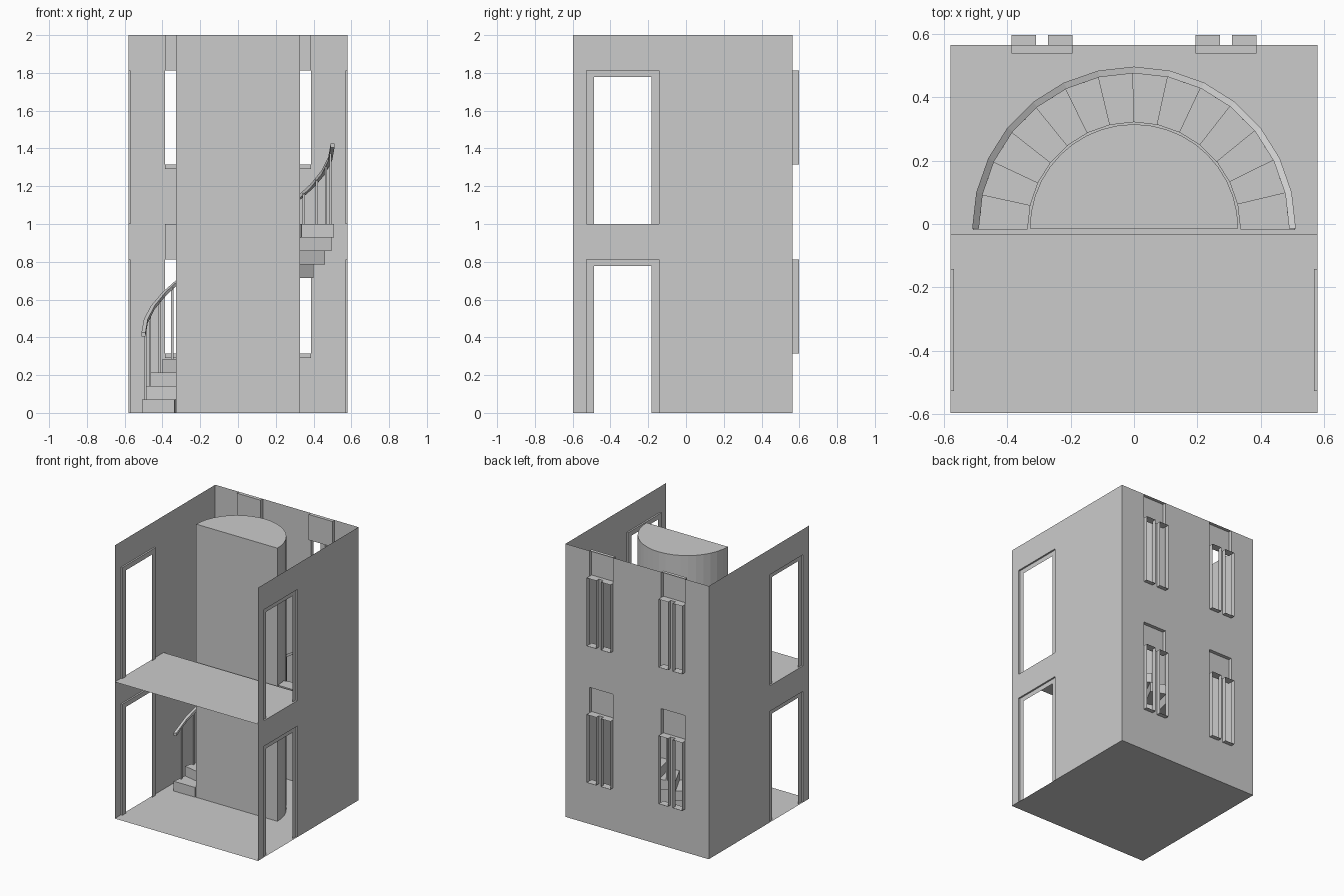
import bpy, bmesh, math

if "Cube" in bpy.data.objects:
    bpy.data.objects.remove(bpy.data.objects["Cube"])

W, Y0, Y1 = 0.58, -0.597, 0.565      # half width, open front, back wall
N, CY = 14, -0.014                   # stair steps, stair centre


def make(name, build):
    bm = bmesh.new()
    build(bm)
    bmesh.ops.remove_doubles(bm, verts=bm.verts, dist=1e-5)
    me = bpy.data.meshes.new(name)
    bm.to_mesh(me)
    bm.free()
    ob = bpy.data.objects.new(name, me)
    bpy.context.collection.objects.link(ob)
    return ob


def face(bm, pts):
    bm.faces.new([bm.verts.new(p) for p in pts])


def sheet(bm, rect, holes, at):
    """Flat sheet (u0, u1, v0, v1) with rectangular holes; at(u, v) gives 3D."""
    us = sorted({u for r in [rect] + holes for u in r[:2]})
    vs = sorted({v for r in [rect] + holes for v in r[2:]})
    for a, b in zip(us, us[1:]):
        for c, d in zip(vs, vs[1:]):
            u, v = (a + b) / 2, (c + d) / 2
            if not any(h[0] < u < h[1] and h[2] < v < h[3] for h in holes):
                face(bm, [at(a, c), at(b, c), at(b, d), at(a, d)])


def tube(bm, r, at0, at1):
    """Four reveal faces joining one rectangle at two depths."""
    c = [(r[0], r[2]), (r[1], r[2]), (r[1], r[3]), (r[0], r[3])]
    for p, q in zip(c, c[1:] + c[:1]):
        face(bm, [at0(*p), at0(*q), at1(*q), at1(*p)])


def solid(bm, base, top):
    face(bm, base[::-1])
    face(bm, top)
    n = len(base)
    for i in range(n):
        j = (i + 1) % n
        face(bm, [base[i], base[j], top[j], top[i]])


def polar(r, t, z):
    """t runs 0..1 from left, round the back, to the right."""
    a = math.pi * (1 - t)
    return (r * math.cos(a), CY + r * math.sin(a), z)


# Floors
def floor(y1, z):
    return lambda bm: sheet(bm, (-W, W, Y0, y1), [], lambda x, y: (x, y, z))


make("ground_floor", floor(Y1, 0))
make("upper_floor", floor(-0.033, 1))

# Side walls with recessed door frames
doors = [(-0.527, -0.142, z, z + 0.813) for z in (0, 1)]
for side, s in (("left", -1), ("right", 1)):
    outer = lambda y, z, s=s: (s * W, y, z)
    inner = lambda y, z, s=s: (s * (W - 0.012), y, z)
    make(side + "_wall", lambda bm: sheet(bm, (Y0, Y1, 0, 2), doors, outer))

    def frames(bm):
        for d in doors:
            opening = (d[0] + 0.04, d[1] - 0.04, d[2], d[3] - 0.035)
            sheet(bm, d, [opening], inner)
            tube(bm, d, outer, inner)
    make(side + "_door_frames", frames)

# Back wall: paired window boxes with recessed panels above
wall = lambda x, z: (x, Y1, z)
recess = lambda x, z: (x, Y1 - 0.026, z)
proud = lambda x, z: (x, 0.597, z)
panels, lights, sills = [], [], []
for z in (0, 1):
    for x in (-0.387, 0.195):
        panels.append((x, x + 0.192, z + 0.813, z + 1))
        lights += [(x, x + 0.077, z + 0.315, z + 0.813),
                   (x + 0.115, x + 0.192, z + 0.315, z + 0.813)]
        sills.append((x, x + 0.192, z + 0.29, z + 0.315))
make("back_wall", lambda bm: sheet(bm, (-W, W, 0, 2), panels + lights, wall))


def window_panels(bm):
    for r in panels + sills:
        sheet(bm, r, [], recess)
        tube(bm, r, wall, recess)


def window_boxes(bm):
    for r in lights:
        tube(bm, r, wall, proud)


make("window_panels", window_panels)
make("window_boxes", window_boxes)


# Half-round stair core
def core(bm):
    ring = lambda z: [polar(0.329, 1 - i / 20, z) for i in range(21)]
    solid(bm, ring(0), ring(2))


make("stair_core", core)


# Steps and balusters, one of each per rise
def steps(bm):
    for i in range(N):
        a, b = (i - 0.04) / N, (i + 1.04) / N
        ring = lambda z: [polar(0.336, b, z), polar(0.508, b, z),
                          polar(0.508, a, z), polar(0.336, a, z)]
        solid(bm, ring(i / N), ring((i + 1) / N))


def balusters(bm):
    for i in range(N):
        t, h = (i + 0.5) / N, 0.006
        ring = lambda z: [(x + dx * h, y + dy * h, z) for x, y, _ in [polar(0.493, t, z)]
                          for dx, dy in ((-1, -1), (1, -1), (1, 1), (-1, 1))]
        solid(bm, ring((i + 1) / N), ring(0.415 + t))


# Handrail swept up along the stair
def handrail(bm):
    section = [(0.49, 0), (0.511, 0), (0.511, 0.02), (0.49, 0.02)]
    rings = [[polar(r, i / N, 0.405 + i / N + z) for r, z in section]
             for i in range(N + 1)]
    face(bm, rings[0])
    face(bm, rings[-1][::-1])
    for p, q in zip(rings, rings[1:]):
        for k in range(4):
            m = (k + 1) % 4
            face(bm, [p[k], q[k], q[m], p[m]])


make("stair_steps", steps)
make("balusters", balusters)
make("handrail", handrail)
